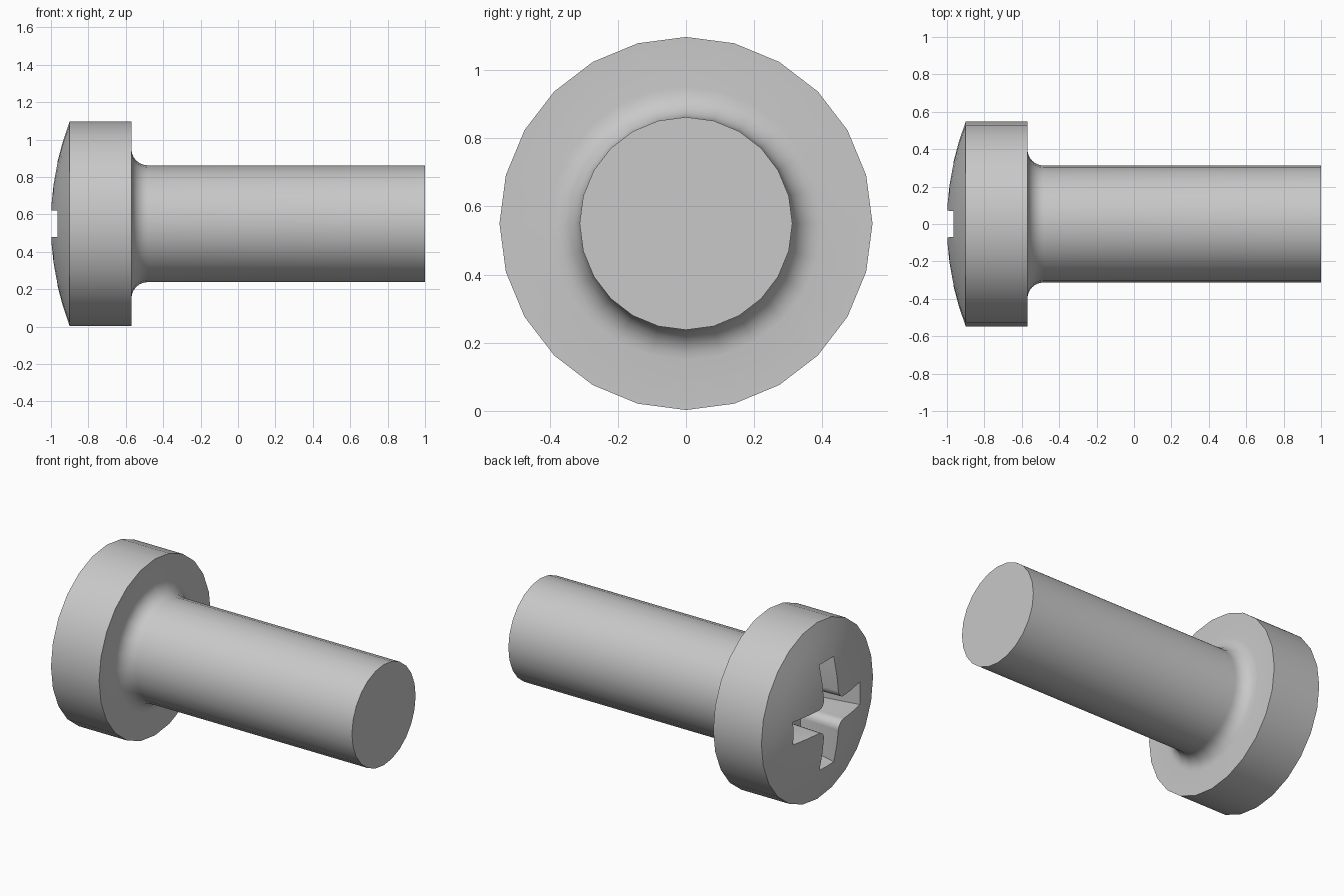
import bpy, bmesh, math
from mathutils import Matrix, Vector

if "Cube" in bpy.data.objects:
    bpy.data.objects.remove(bpy.data.objects["Cube"])

CENTRE_Z = 0.55
SEGMENTS = 24

steel = bpy.data.materials.new("light_grey_steel")
steel.use_nodes = True
colour = (0.58, 0.58, 0.58, 1)
steel.diffuse_color = colour
steel.node_tree.nodes["Principled BSDF"].inputs["Base Color"].default_value = colour


def make_object(name, bm):
    bmesh.ops.recalc_face_normals(bm, faces=bm.faces)
    mesh = bpy.data.meshes.new(name)
    bm.to_mesh(mesh)
    bm.free()
    mesh.materials.append(steel)
    obj = bpy.data.objects.new(name, mesh)
    obj.location.z = CENTRE_Z
    bpy.context.collection.objects.link(obj)
    return obj


def lathe(name, profile):
    """Spin (x, radius) points around the x axis."""
    bm = bmesh.new()
    verts = [bm.verts.new((x, 0, r)) for x, r in profile]
    edges = [bm.edges.new(pair) for pair in zip(verts, verts[1:])]
    bmesh.ops.spin(bm, geom=verts + edges, cent=(0, 0, 0), axis=(1, 0, 0),
                   angle=math.tau, steps=SEGMENTS, use_merge=True)
    bmesh.ops.remove_doubles(bm, verts=bm.verts, dist=1e-5)
    return make_object(name, bm)


def cross_outline(half_width, reach, fillet, steps=5):
    """Cross with rounded inner corners, as (y, z) points."""
    points = []
    for quarter in range(4):
        turn = Matrix.Rotation(quarter * math.pi / 2, 2)
        corner = [(reach, -half_width), (reach, half_width)]
        c = half_width + fillet
        for i in range(steps + 1):
            a = math.radians(270 - 90 * i / steps)
            corner.append((c + fillet * math.cos(a), c + fillet * math.sin(a)))
        points += [turn @ Vector(p) for p in corner]
    return points


# Screw body: domed head, rim, filleted neck and plain shank
HEAD_R, SHANK_R, FILLET = 0.547, 0.312, 0.088
HEAD_BACK = -0.57
profile = [(-1.003 + 0.103 * (r / HEAD_R) ** 2, r) for r in (0, 0.11, 0.22, 0.33, 0.44, HEAD_R)]
profile.append((HEAD_BACK, HEAD_R))
for i in range(7):
    a = math.radians(15 * i)
    profile.append((HEAD_BACK + FILLET * (1 - math.cos(a)),
                    SHANK_R + FILLET * (1 - math.sin(a))))
profile += [(1.0, SHANK_R), (1.0, 0)]
screw = lathe("screw_body", profile)

# Cross recess cutter, narrowing slightly with depth
bm = bmesh.new()
loops = []
for x, half_width, reach in ((-1.05, 0.072, 0.345), (-0.74, 0.066, 0.28)):
    loops.append([bm.verts.new((x, y, z)) for y, z in cross_outline(half_width, reach, 0.05)])
    bm.faces.new(loops[-1])
count = len(loops[0])
for i in range(count):
    j = (i + 1) % count
    bm.faces.new((loops[0][i], loops[0][j], loops[1][j], loops[1][i]))
cutter = make_object("recess_cutter", bm)
cutter.hide_render = True

# Cut the recess, then remove the cutter
cut = screw.modifiers.new("cross_recess", "BOOLEAN")
cut.operation = "DIFFERENCE"
cut.solver = "EXACT"
cut.object = cutter
bpy.ops.object.select_all(action="DESELECT")
screw.select_set(True)
bpy.context.view_layer.objects.active = screw
bpy.ops.object.modifier_apply(modifier=cut.name)
bpy.data.objects.remove(cutter)

# Smooth curved faces, keep edges sharp
bpy.ops.object.shade_smooth_by_angle(angle=math.radians(30))
